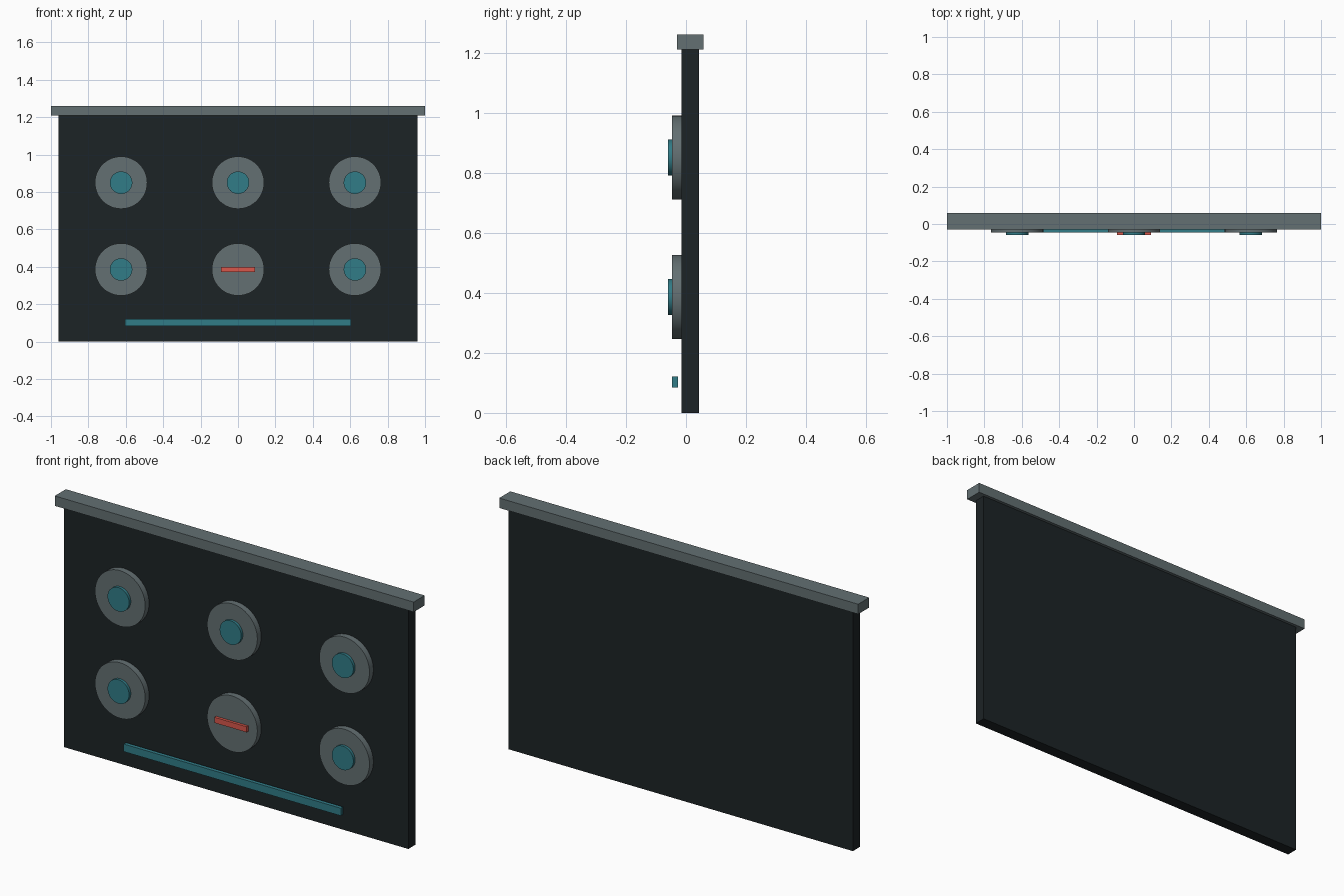
import bpy
from math import radians

cube = bpy.data.objects.get("Cube")
if cube:
    bpy.data.objects.remove(cube, do_unlink=True)


def material(name, rgb):
    mat = bpy.data.materials.new(name)
    mat.use_nodes = True
    mat.diffuse_color = (*rgb, 1)
    mat.node_tree.nodes["Principled BSDF"].inputs["Base Color"].default_value = (*rgb, 1)
    return mat


DARK = material("dark_panel", (0.012, 0.017, 0.019))
GREY = material("grey_metal", (0.125, 0.16, 0.168))
TEAL = material("teal", (0.031, 0.2, 0.242))
RED = material("red", (0.69, 0.095, 0.07))


def box(name, mat, half_width, y, z):
    """Box centred on x = 0, spanning the given y and z ranges."""
    bpy.ops.mesh.primitive_cube_add(size=1, location=(0, sum(y) / 2, sum(z) / 2))
    obj = bpy.context.object
    obj.name = name
    obj.scale = (2 * half_width, y[1] - y[0], z[1] - z[0])
    bpy.ops.object.transform_apply(location=False, rotation=False, scale=True)
    obj.data.materials.append(mat)


def disc(name, mat, radius, x, y, z):
    """Short cylinder facing the front, spanning the given y range."""
    bpy.ops.mesh.primitive_cylinder_add(
        vertices=48, radius=radius, depth=y[1] - y[0],
        location=(x, sum(y) / 2, z), rotation=(radians(90), 0, 0))
    obj = bpy.context.object
    obj.name = name
    obj.data.materials.append(mat)
    bpy.ops.object.shade_smooth_by_angle(angle=radians(30))


# Panel with its overhanging cap
box("panel", DARK, 0.96, (-0.015, 0.043), (0, 1.21))
box("top_cap", GREY, 1.0, (-0.03, 0.058), (1.21, 1.26))

# Six dials; the lower middle one carries a red bar instead of a button
for row, z in (("upper", 0.85), ("lower", 0.386)):
    for column, x in (("right", -0.625), ("middle", 0), ("left", 0.625)):
        place = f"{row}_{column}"
        disc(f"dial_{place}", GREY, 0.14, x, (-0.046, -0.015), z)
        if place == "lower_middle":
            box("red_bar", RED, 0.09, (-0.06, -0.04), (z - 0.014, z + 0.014))
        else:
            disc(f"button_{place}", TEAL, 0.06, x, (-0.06, -0.044), z)

# Light strip held just off the panel
box("light_strip", TEAL, 0.605, (-0.046, -0.027), (0.084, 0.122))
